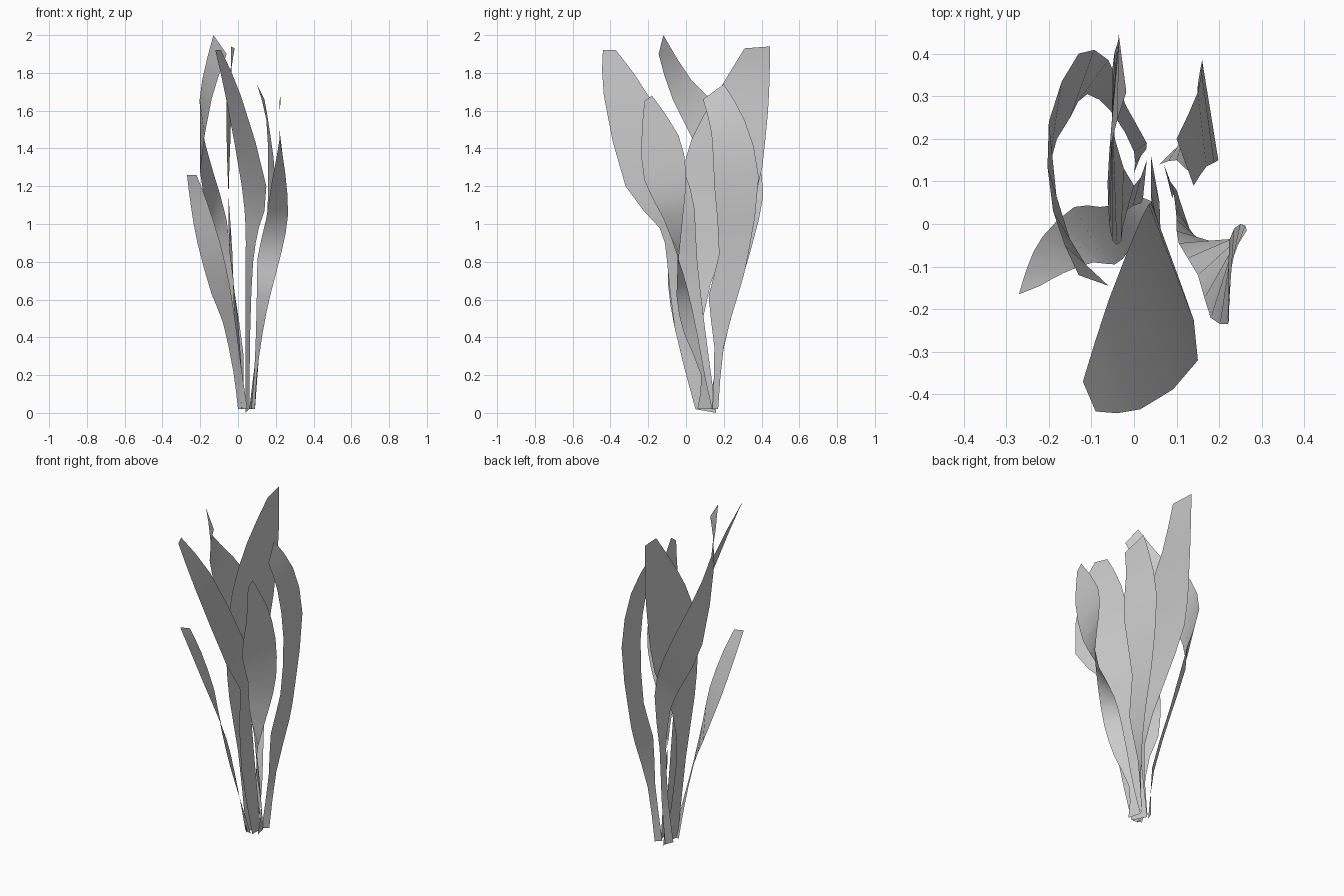
import bpy
from mathutils import Vector


def spline(points, per_span=2):
    """Catmull-Rom samples through a few edge points."""
    p = [Vector(q) for q in points]
    p = [2 * p[0] - p[1]] + p + [2 * p[-1] - p[-2]]
    out = []
    for i in range(1, len(p) - 2):
        a, b, c, d = p[i - 1:i + 3]
        for k in range(per_span):
            t = k / per_span
            out.append(0.5 * (2 * b + (c - a) * t + (2 * a - 5 * b + 4 * c - d) * t ** 2
                              + (3 * b - a - 3 * c + d) * t ** 3))
    return out + [p[-2]]


def leaf(name, edge_a, edge_b):
    """Thin blade lofted between its two edge curves, base to tip."""
    a, b = spline(edge_a), spline(edge_b)
    n = len(a)
    faces = [(i, i + 1, n + i + 1, n + i) for i in range(n - 1)]
    mesh = bpy.data.meshes.new(name)
    mesh.from_pydata(a + b, [], faces)
    ob = bpy.data.objects.new(name, mesh)
    bpy.context.collection.objects.link(ob)
    bpy.ops.object.select_all(action='DESELECT')
    ob.select_set(True)
    bpy.context.view_layer.objects.active = ob
    bpy.ops.object.shade_smooth_by_angle()


# Wide leaf leaning to the front
leaf("front_leaf",
     [(.06, .05, .02), (.065, -.06, .45), (.08, -.10, .8), (.11, -.14, .98), (.15, -.32, 1.2), (.015, -.435, 1.68), (-.09, -.44, 1.92)],
     [(.04, .16, .0), (.04, .10, .45), (.04, .06, .8), (.04, .05, .98), (.02, .02, 1.2), (-.06, -.18, 1.65), (-.12, -.37, 1.92)])

# Tall leaf bowing to the back and curling forward at the tip
leaf("curled_leaf",
     [(.02, .17, .02), (.03, .19, .3), (-.02, .28, .65), (-.06, .385, 1.02), (-.13, .40, 1.27), (-.2, .24, 1.55), (-.19, .03, 1.76), (-.13, -.12, 2.0)],
     [(.0, .12, .02), (.0, .17, .3), (-.05, .26, .65), (-.11, .305, .92), (-.15, .25, 1.06), (-.2, .13, 1.27), (-.14, -.07, 1.66), (-.06, -.145, 1.9)])

# Short leaf on the left
leaf("left_leaf",
     [(.0, .07, .02), (-.025, .05, .22), (-.08, .04, .48), (-.14, .04, .63), (-.215, -.03, .9), (-.25, -.1, 1.1), (-.27, -.165, 1.26)],
     [(.05, .05, .02), (.02, 0, .22), (-.01, -.06, .45), (-.045, -.095, .68), (-.095, -.09, .9), (-.165, -.115, 1.12), (-.22, -.145, 1.26)])

# Upright leaf turned edge-on to the front
leaf("back_leaf",
     [(.03, .15, .02), (-.0, .09, .5), (-.045, .2, .85), (-.05, .37, 1.15), (-.04, .42, 1.45), (-.035, .44, 1.7), (-.037, .445, 1.94)],
     [(.02, .05, .02), (-.02, .03, .5), (-.03, -.04, .85), (-.05, -.04, 1.15), (-.06, .03, 1.45), (-.058, .17, 1.7), (-.018, .31, 1.93)])

# Twisting leaf on the right
leaf("right_leaf",
     [(.09, .06, .02), (.1, .08, .2), (.13, -.01, .42), (.17, -.05, .62), (.23, -.035, .85), (.265, -.015, 1.05), (.25, 0, 1.27), (.223, -.04, 1.47), (.225, -.18, 1.68)],
     [(.07, .14, .02), (.085, .1, .2), (.095, .06, .42), (.1, .01, .65), (.105, -.045, .83), (.15, -.12, 1.03), (.18, -.22, 1.23), (.22, -.235, 1.45), (.22, -.22, 1.65)])

# Broad leaf at the back right
leaf("back_right_leaf",
     [(.09, .17, .02), (.115, .2, .35), (.145, .28, .64), (.15, .33, .84), (.16, .385, 1.25), (.15, .31, 1.55), (.1, .2, 1.74)],
     [(.06, .14, .02), (.1, .15, .35), (.135, .12, .62), (.16, .175, .84), (.198, .15, 1.2), (.17, .135, 1.48), (.14, .09, 1.66)])
